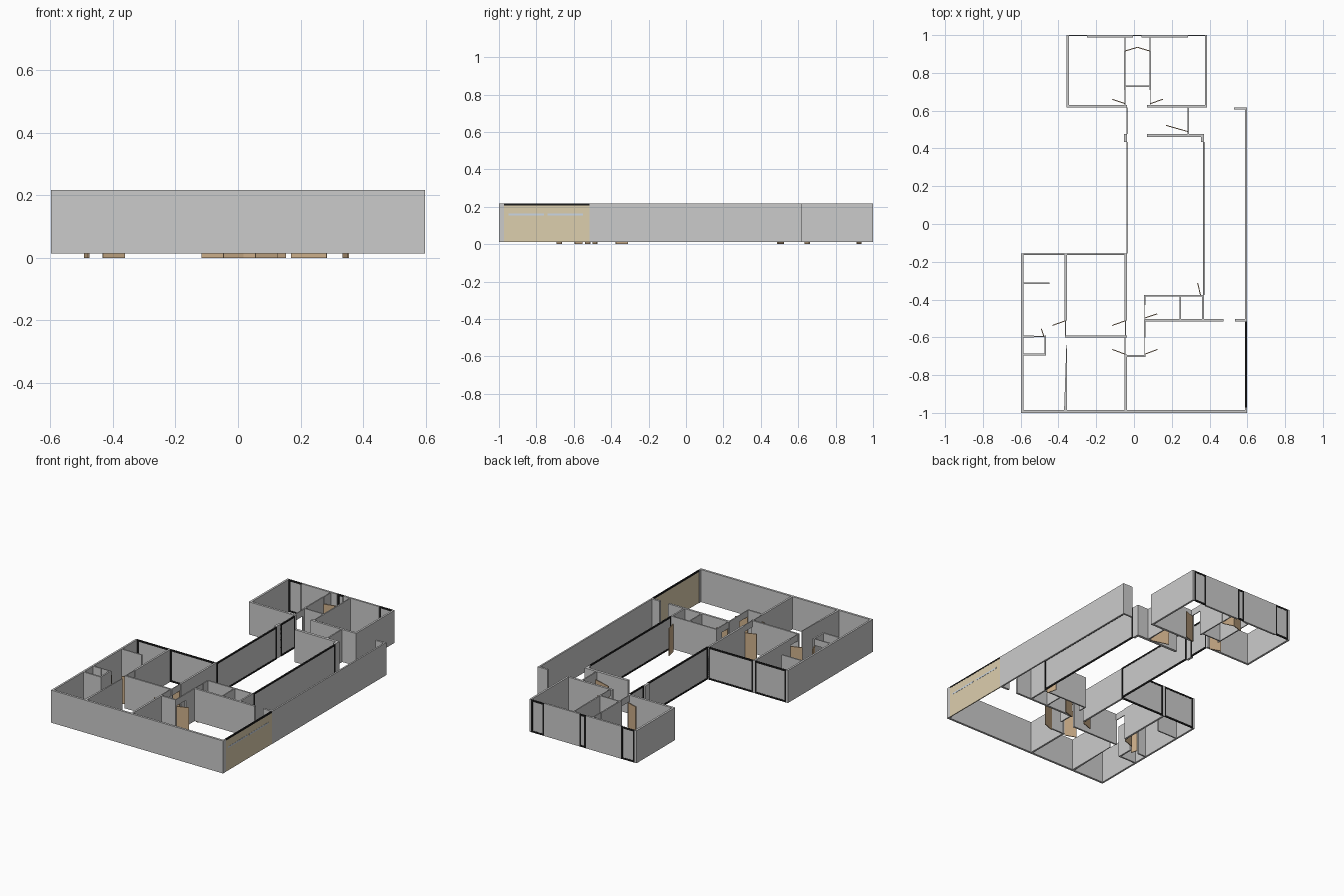
import bpy, math

Z0, Z1 = 0.013, 0.217      # wall base and top
DOOR_H = 0.172


def material(name, rgb):
    m = bpy.data.materials.new(name)
    m.diffuse_color = (*rgb, 1)
    return m


black = material("black_frame", (0.01, 0.01, 0.01))
wood = material("door_wood", (0.6, 0.42, 0.25))
tan = material("garage_tan", (0.72, 0.62, 0.42))
pane = material("pale_pane", (0.6, 0.68, 0.78))


def prism(name, outline, z0=Z0, z1=Z1, mat=None):
    n = len(outline)
    verts = [(x, y, z) for z in (z0, z1) for x, y in outline]
    faces = [tuple(reversed(range(n))), tuple(range(n, 2 * n))]
    faces += [(i, (i + 1) % n, (i + 1) % n + n, i + n) for i in range(n)]
    me = bpy.data.meshes.new(name)
    me.from_pydata(verts, [], faces)
    if mat:
        me.materials.append(mat)
    ob = bpy.data.objects.new(name, me)
    bpy.context.collection.objects.link(ob)
    return ob


def box(name, x0, x1, y0, y1, z0=Z0, z1=Z1, mat=None):
    return prism(name, [(x0, y0), (x1, y0), (x1, y1), (x0, y1)], z0, z1, mat)


def slab(name, a, b, t, z0=Z0, z1=Z1, mat=None):
    """Upright slab of thickness t along the line a-b."""
    dx, dy = b[0] - a[0], b[1] - a[1]
    s = t / 2 / math.hypot(dx, dy)
    nx, ny = dy * s, -dx * s
    return prism(name, [(a[0] + nx, a[1] + ny), (b[0] + nx, b[1] + ny),
                        (b[0] - nx, b[1] - ny), (a[0] - nx, a[1] - ny)], z0, z1, mat)


def window(name, a, b, f=0.011):
    """Full height pane with a black frame."""
    L = math.dist(a, b)
    ux, uy = (b[0] - a[0]) / L, (b[1] - a[1]) / L
    slab(name + "_pane", a, b, 0.003)
    for tag, z0, z1 in (("sill", Z0, Z0 + f), ("head", Z1 - f, Z1)):
        slab(f"{name}_{tag}", a, b, 0.006, z0, z1, black)
    slab(name + "_post_a", a, (a[0] + ux * f, a[1] + uy * f), 0.006, Z0 + f, Z1 - f, black)
    slab(name + "_post_b", (b[0] - ux * f, b[1] - uy * f), b, 0.006, Z0 + f, Z1 - f, black)


# outer walls of the main block
box("south_wall", -0.597, 0.597, -1, -0.986)
box("west_wall", -0.597, -0.585, -0.986, -0.157)
box("east_wall", 0.587, 0.597, -0.515, 0.617)
box("east_corner_wall", 0.587, 0.597, -0.986, -0.972)
box("east_return", 0.53, 0.587, 0.605, 0.617)

# garage door with two strips of panes
box("garage_door", 0.59, 0.596, -0.972, -0.515, Z0, 0.208, tan)
box("garage_door_head", 0.588, 0.597, -0.972, -0.515, 0.208, Z1, black)
for y in (-0.95, -0.74):
    box("garage_door_pane", 0.5955, 0.597, y, y + 0.19, 0.154, 0.163, pane)

# inner walls of the main block: x0, x1, y0, y1
main_walls = {
    "bedroom_divider": (-0.368, -0.356, -0.512, -0.157),
    "bedroom_east": (-0.05, -0.038, -0.512, -0.157),
    "bedroom_south": (-0.365, -0.038, -0.602, -0.591),
    "bath_stub": (-0.585, -0.447, -0.318, -0.31),
    "closet_north": (-0.585, -0.53, -0.6, -0.591),
    "closet_east": (-0.475, -0.465, -0.686, -0.591),
    "closet_south": (-0.585, -0.465, -0.695, -0.685),
    "study_east": (-0.05, -0.038, -0.986, -0.69),
    "hall_end": (-0.05, 0.06, -0.703, -0.693),
    "hall_east": (0.052, 0.06, -0.602, -0.505),
    "pantry_west": (0.053, 0.061, -0.43, -0.376),
    "pantry_north": (0.053, 0.37, -0.385, -0.376),
    "pantry_divider": (0.241, 0.248, -0.505, -0.385),
    "pantry_east": (0.36, 0.37, -0.505, -0.385),
    "garage_north": (0.055, 0.475, -0.515, -0.502),
    "garage_north_stub": (0.535, 0.587, -0.515, -0.502),
}
for name, d in main_walls.items():
    box(name + "_wall", *d)
prism("study_west_wall", [(-0.37, -0.986), (-0.356, -0.986), (-0.354, -0.64), (-0.358, -0.64)])

# north block and entry
north_walls = {
    "north_west": (-0.357, -0.344, 0.617, 1),
    "north_east": (0.375, 0.387, 0.617, 1),
    "north_south_left": (-0.344, -0.037, 0.617, 0.631),
    "north_south_right": (0.07, 0.375, 0.617, 0.631),
    "north_back_left": (-0.25, -0.005, 0.988, 1),
    "north_back_right": (0.04, 0.285, 0.988, 1),
    "shower_south": (-0.054, 0.09, 0.725, 0.733),
    "entry": (0.07, 0.37, 0.46, 0.477),
    "entry_nib_right": (0.355, 0.37, 0.433, 0.46),
    "entry_nib_left": (-0.053, -0.038, 0.435, 0.477),
    "entry_side": (0.283, 0.291, 0.477, 0.617),
}
for name, d in north_walls.items():
    box(name + "_wall", *d)
for side, x in (("left", -0.05), ("right", 0.086)):
    box(f"shower_{side}_wall", x - 0.004, x + 0.004, 0.71, 0.915)
box("shower_back_wall", -0.051, -0.045, 0.915, 0.988)
box("shower_back_wall_right", 0.082, 0.088, 0.915, 0.988)

# framed glass walls
for name, a, b in [
    ("court_west", (-0.038, -0.157), (-0.038, 0.435)),
    ("entry_west", (-0.038, 0.477), (-0.038, 0.617)),
    ("court_east", (0.369, -0.376), (0.369, 0.433)),
    ("bedroom_left", (-0.585, -0.16), (-0.368, -0.16)),
    ("bedroom_right", (-0.356, -0.16), (-0.04, -0.16)),
    ("back_left", (-0.344, 0.997), (-0.25, 0.997)),
    ("back_middle", (-0.005, 0.997), (0.04, 0.997)),
    ("back_right", (0.285, 0.997), (0.375, 0.997)),
]:
    window(name + "_window", a, b)

# open doors: hinge, free end
for name, a, b in [
    ("bedroom_left", (-0.362, -0.512), (-0.432, -0.537)),
    ("bedroom_right", (-0.045, -0.512), (-0.115, -0.537)),
    ("study", (-0.045, -0.69), (-0.115, -0.664)),
    ("garage_hall", (0.055, -0.69), (0.125, -0.664)),
    ("pantry", (0.058, -0.497), (0.123, -0.476)),
    ("court", (0.352, -0.376), (0.337, -0.312)),
    ("closet", (-0.477, -0.595), (-0.49, -0.555)),
    ("north_left", (-0.045, 0.637), (-0.115, 0.66)),
    ("north_right", (0.085, 0.637), (0.153, 0.66)),
    ("shower_left", (-0.05, 0.915), (0.017, 0.935)),
    ("shower_right", (0.086, 0.915), (0.019, 0.935)),
    ("entry", (0.283, 0.49), (0.17, 0.522)),
]:
    slab(name + "_door", a, b, 0.005, 0, DOOR_H, wood)

# lintels above door openings
for name, a, b in [
    ("bedroom_left", (-0.362, -0.591), (-0.362, -0.512)),
    ("bedroom_right", (-0.044, -0.591), (-0.044, -0.512)),
    ("study", (-0.047, -0.69), (-0.047, -0.602)),
    ("garage_hall", (0.057, -0.693), (0.057, -0.602)),
    ("pantry", (0.057, -0.502), (0.057, -0.43)),
    ("closet", (-0.53, -0.595), (-0.475, -0.595)),
    ("north_left", (-0.047, 0.631), (-0.047, 0.71)),
    ("north_right", (0.086, 0.631), (0.086, 0.71)),
]:
    slab(name + "_lintel", a, b, 0.005, DOOR_H + 0.004, Z1)
